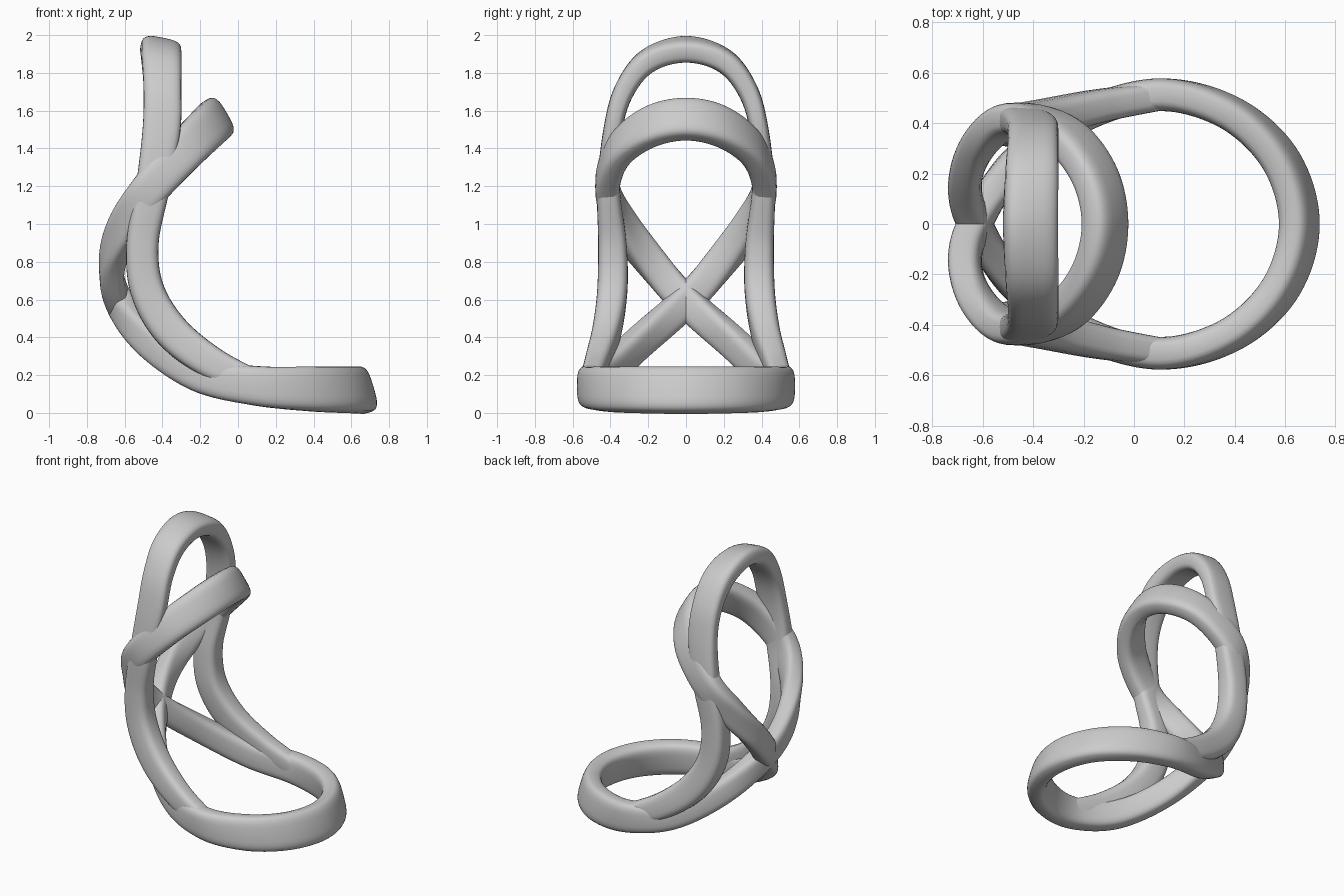
import bpy, bmesh, math
from mathutils import Vector

if "Cube" in bpy.data.objects:
    bpy.data.objects.remove(bpy.data.objects["Cube"])

grey = bpy.data.materials.new("stone_grey")
grey.use_nodes = True
grey.diffuse_color = (0.6, 0.6, 0.6, 1)
grey.node_tree.nodes["Principled BSDF"].inputs["Base Color"].default_value = (0.6, 0.6, 0.6, 1)

SIDES = 28
STEPS = 12


def flip(v):
    return Vector((v.x, -v.y, v.z))


def spline(a, b, c, d, t):
    return 0.5 * (2 * b + (c - a) * t + (2 * a - 5 * b + 4 * c - d) * t ** 2
                  + (3 * b - a - 3 * c + d) * t ** 3)


def sweep(name, keys, closed):
    """Sweep a rounded band along keys of (centre, broad direction, thickness, breadth)."""
    n = len(keys)
    rows = []
    for i in range(n if closed else n - 1):
        ids = [(i + k) % n if closed else min(max(i + k, 0), n - 1) for k in (-1, 0, 1, 2)]
        for s in range(STEPS):
            rows.append([spline(*(keys[j][f] for j in ids), s / STEPS) for f in range(4)])
    if not closed:
        rows.append(list(keys[-1]))
    bm = bmesh.new()
    rings = []
    m = len(rows)
    for i, (p, w, thick, broad) in enumerate(rows):
        ahead = rows[(i + 1) % m if closed else min(i + 1, m - 1)][0]
        behind = rows[i - 1 if closed else max(i - 1, 0)][0]
        t = (ahead - behind).normalized()
        w = (w - t * w.dot(t)).normalized()
        out = t.cross(w)
        ring = []
        for k in range(SIDES):
            a = 2 * math.pi * k / SIDES
            c, d = math.cos(a), math.sin(a)
            u = math.copysign(abs(c) ** 0.6, c) * thick / 2
            v = math.copysign(abs(d) ** 0.6, d) * broad / 2
            ring.append(bm.verts.new(p + out * u + w * v))
        rings.append(ring)
    for i in range(m if closed else m - 1):
        a, b = rings[i], rings[(i + 1) % m]
        for k in range(SIDES):
            q = (k + 1) % SIDES
            bm.faces.new((a[k], a[q], b[q], b[k]))
    if not closed:
        bm.faces.new(rings[0])
        bm.faces.new(rings[-1])
    bmesh.ops.recalc_face_normals(bm, faces=bm.faces)
    mesh = bpy.data.meshes.new(name)
    bm.to_mesh(mesh)
    bm.free()
    mesh.materials.append(grey)
    ob = bpy.data.objects.new(name, mesh)
    bpy.context.collection.objects.link(ob)
    bpy.ops.object.select_all(action="DESELECT")
    ob.select_set(True)
    bpy.context.view_layer.objects.active = ob
    bpy.ops.object.shade_smooth_by_angle(angle=math.radians(50))


def unpack(rows):
    return [(Vector(p), Vector(w), t, b) for p, w, t, b in rows]


def mirrored(keys):
    return [(flip(p), flip(w), t, b) for p, w, t, b in reversed(keys)]


# Figure-eight band: base ring, crossing at the back, raised front loop
eight = unpack([
    ((0.655, 0, 0.12), (-0.3, 0, 1), 0.13, 0.25),
    ((0.58, 0.255, 0.122), (-0.25, -0.1, 1), 0.13, 0.245),
    ((0.38, 0.44, 0.127), (-0.1, -0.1, 1), 0.13, 0.235),
    ((0.1, 0.512, 0.143), (0, 0, 1), 0.13, 0.21),
    ((-0.2, 0.43, 0.2), (0.25, 0.1, 1), 0.13, 0.18),
    ((-0.46, 0.25, 0.37), (0.5, 0.4, 0.7), 0.13, 0.17),
    ((-0.63, 0, 0.59), (0.15, 0.7, 0.7), 0.13, 0.17),
    ((-0.668, -0.17, 0.78), (-0.15, 0.65, 0.7), 0.13, 0.17),
    ((-0.6, -0.33, 0.99), (-0.6, 0.35, 0.6), 0.13, 0.18),
    ((-0.47, -0.415, 1.18), (-0.75, 0, 0.6), 0.13, 0.2),
    ((-0.29, -0.36, 1.38), (-0.7, 0, 0.7), 0.13, 0.22),
    ((-0.16, -0.2, 1.51), (-0.55, 0, 0.8), 0.13, 0.23),
    ((-0.115, 0, 1.555), (-0.5, 0, 0.85), 0.13, 0.23),
])
sweep("crossing_band", eight + mirrored(eight)[1:-1], True)

# Arch band: tall hoop whose legs sweep forward into the base ring
arch = unpack([
    ((-0.41, 0, 1.925), (-1, 0, 0.2), 0.125, 0.215),
    ((-0.405, 0.2, 1.865), (-1, 0, 0.1), 0.125, 0.21),
    ((-0.4, 0.325, 1.71), (-1, 0, 0), 0.11, 0.2),
    ((-0.405, 0.387, 1.5), (-1, 0, 0), 0.1, 0.2),
    ((-0.45, 0.41, 1.2), (-1, 0, 0), 0.12, 0.18),
    ((-0.505, 0.39, 0.9), (-1, 0, 0), 0.15, 0.17),
    ((-0.48, 0.39, 0.65), (-1, 0, -0.3), 0.16, 0.18),
    ((-0.35, 0.42, 0.43), (-0.7, 0, -0.7), 0.15, 0.19),
    ((-0.13, 0.47, 0.26), (-0.5, 0, -0.85), 0.13, 0.17),
    ((0.12, 0.508, 0.15), (-0.3, 0, -1), 0.11, 0.13),
])
sweep("arch_band", mirrored(arch)[:-1] + arch, False)
